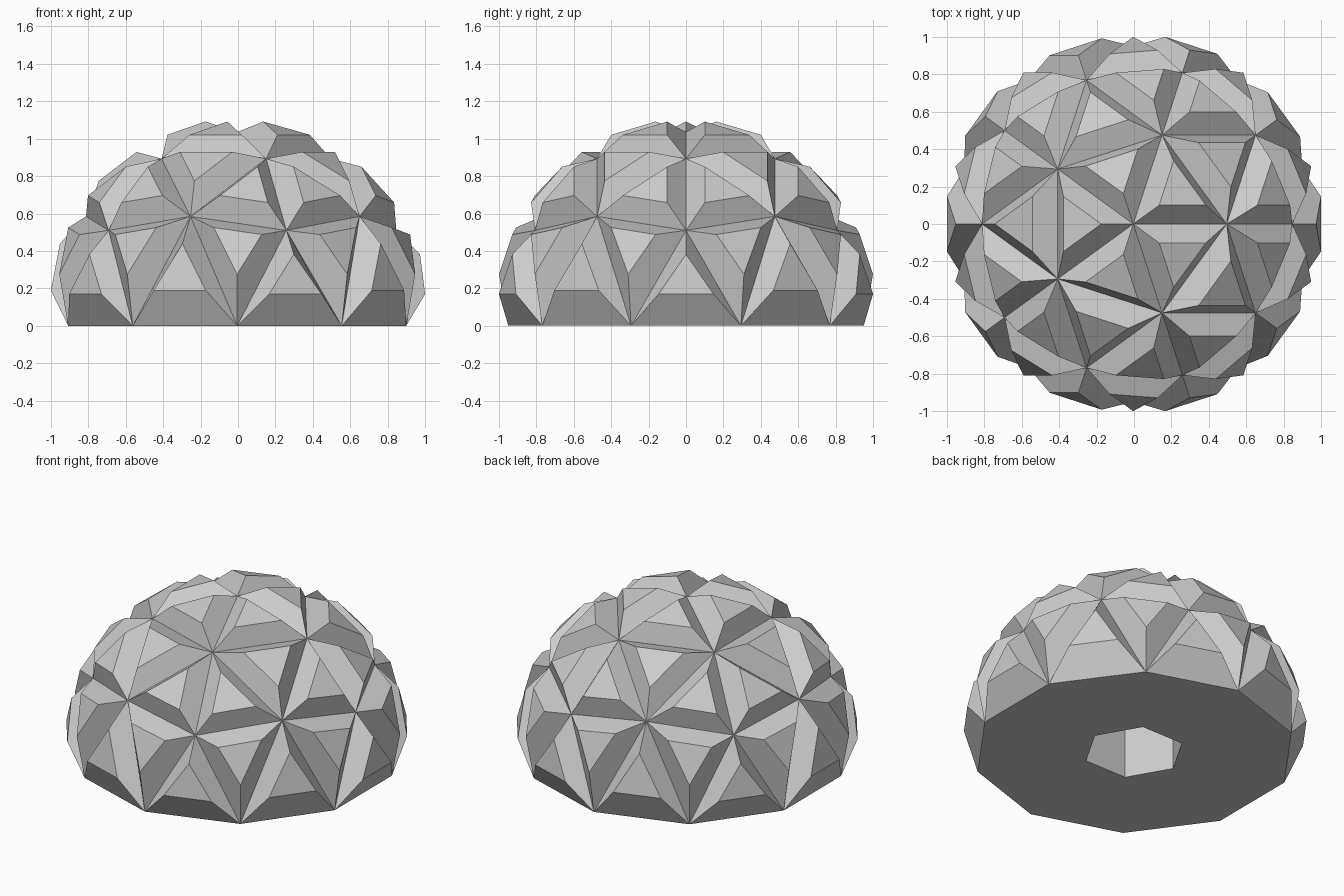
import bpy
import bmesh
import math
from mathutils import Matrix, Vector

RADIUS = 0.95      # dome frame radius
LIFT = 0.085       # height of the frame's equator
DEPTH = 0.11       # how far each panel stands out
HOLE_RADIUS = 0.3
HOLE_DEPTH = 0.5

cube = bpy.data.objects.get("Cube")
if cube:
    bpy.data.objects.remove(cube, do_unlink=True)


def make_material(name, colour):
    mat = bpy.data.materials.new(name)
    mat.use_nodes = True
    mat.diffuse_color = colour
    mat.node_tree.nodes["Principled BSDF"].inputs["Base Color"].default_value = colour
    return mat


grey = make_material("plain grey", (0.6, 0.6, 0.6, 1))

# Upper half of a two-frequency geodesic sphere
bm = bmesh.new()
bmesh.ops.create_icosphere(bm, subdivisions=2, radius=RADIUS)
bmesh.ops.delete(bm, geom=[v for v in bm.verts if v.co.z < -0.01], context="VERTS")
bmesh.ops.translate(bm, verts=bm.verts, vec=(-0.004, 0, LIFT))
base_verts = [v for v in bm.verts if v.co.z < LIFT + 0.01]

# Each triangle rises into a half-size panel with sloping sides
panels = bmesh.ops.extrude_discrete_faces(bm, faces=bm.faces[:])["faces"]
for panel in panels:
    centre = panel.calc_center_median()
    panel.normal_update()
    offset = panel.normal * DEPTH
    for v in panel.verts:
        v.co = centre + (v.co - centre) * 0.5 + offset

# Base corners reach down to the ground
for v in base_verts:
    v.co.z = 0
rim = [e for e in bm.edges if all(v.co.z < 0.001 for v in e.verts)]

# Hexagonal socket in the underside
hexagon = bmesh.ops.create_circle(bm, segments=6, radius=HOLE_RADIUS,
                                  matrix=Matrix.Rotation(math.radians(30), 4, "Z"))["verts"]
# Put a corner on the x axis
for i, v in enumerate(hexagon):
    angle = i * math.tau / 6
    v.co = Vector((math.cos(angle), math.sin(angle), 0)) * HOLE_RADIUS
mouth = list({e for v in hexagon for e in v.link_edges})
bmesh.ops.triangle_fill(bm, edges=rim + mouth, use_beauty=True, normal=(0, 0, -1))
walls = bmesh.ops.extrude_edge_only(bm, edges=mouth)["geom"]
top_verts = [g for g in walls if isinstance(g, bmesh.types.BMVert)]
bmesh.ops.translate(bm, verts=top_verts, vec=(0, 0, HOLE_DEPTH))
bmesh.ops.contextual_create(bm, geom=top_verts)

bmesh.ops.recalc_face_normals(bm, faces=bm.faces[:])
mesh = bpy.data.meshes.new("faceted_dome")
bm.to_mesh(mesh)
bm.free()
mesh.materials.append(grey)
bpy.context.collection.objects.link(bpy.data.objects.new("faceted_dome", mesh))
